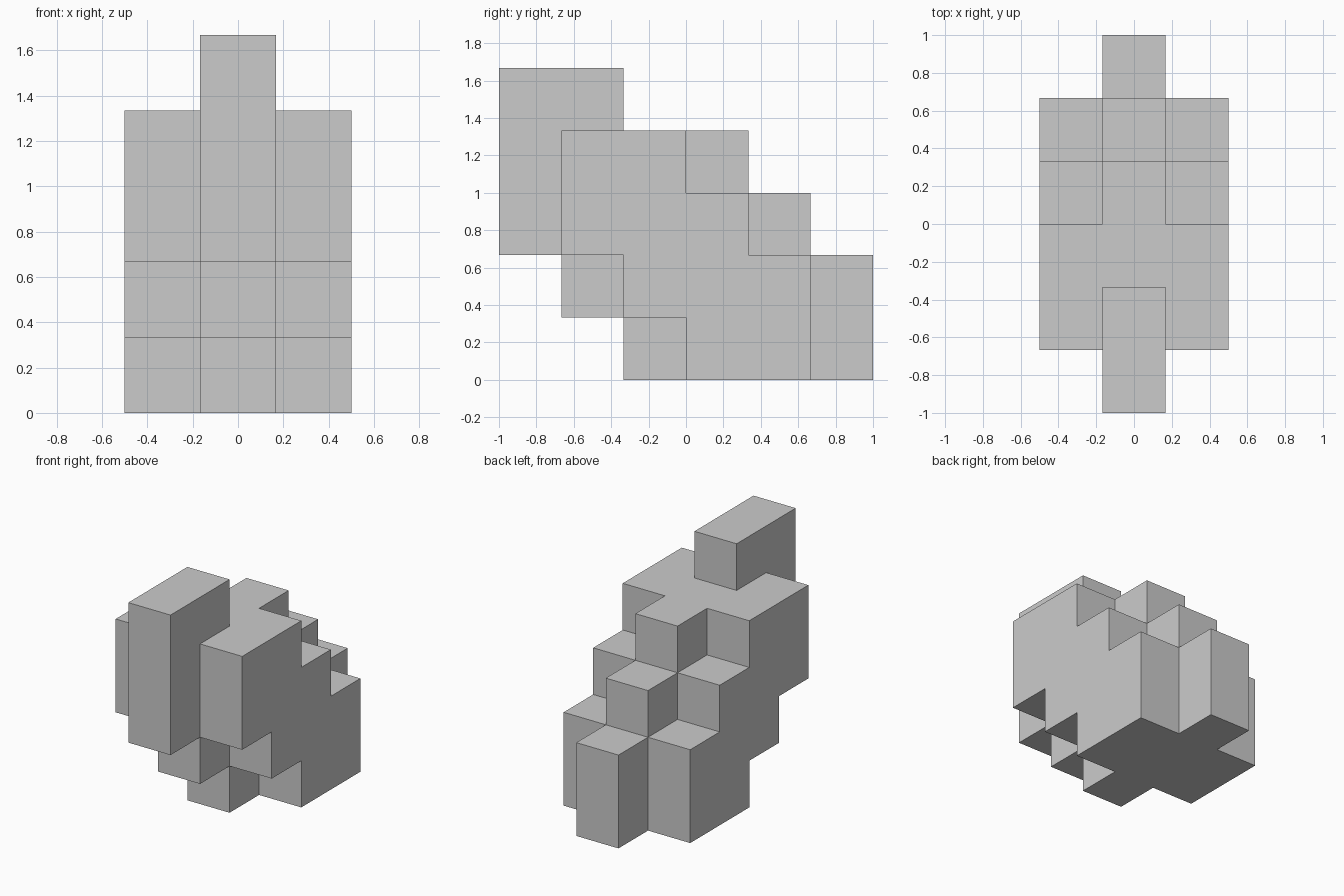
import bpy, bmesh, math
from mathutils import Vector

if "Cube" in bpy.data.objects:
    bpy.data.objects.remove(bpy.data.objects["Cube"])

U = 1 / 3  # one grid step

# Vertical extent (bottom, top) of each stack, stepping from front to back
ridge = [(2, 5), (1, 5), (0, 4), (0, 4), (0, 3), (0, 2)]
flank = [None, (2, 4), (1, 4), (0, 3), (0, 2), None]

cells = set()
for x, stacks in ((-1, flank), (0, ridge), (1, flank)):
    for y, span in enumerate(stacks):
        if span:
            cells.update((x, y, z) for z in range(*span))

# Outer skin: one quad wherever a block has no neighbour
bm = bmesh.new()
for cell in cells:
    for axis in range(3):
        for sign in (-1, 1):
            neighbour = list(cell)
            neighbour[axis] += sign
            if tuple(neighbour) in cells:
                continue
            centre = Vector((cell[0], cell[1] - 2.5, cell[2] + 0.5))
            n, a, b = Vector(), Vector(), Vector()
            n[axis] = sign / 2
            a[(axis + 1) % 3] = 0.5
            b[(axis + 2) % 3] = sign / 2
            bm.faces.new([bm.verts.new((centre + n + p * a + q * b) * U)
                          for p, q in ((-1, -1), (1, -1), (1, 1), (-1, 1))])

# Weld the skin and merge coplanar quads into large flat faces
bmesh.ops.remove_doubles(bm, verts=bm.verts, dist=1e-4)
bmesh.ops.dissolve_limit(bm, angle_limit=math.radians(1),
                         verts=bm.verts, edges=bm.edges)

mesh = bpy.data.meshes.new("stepped_block")
bm.to_mesh(mesh)
bm.free()
bpy.context.collection.objects.link(bpy.data.objects.new("stepped_block", mesh))
